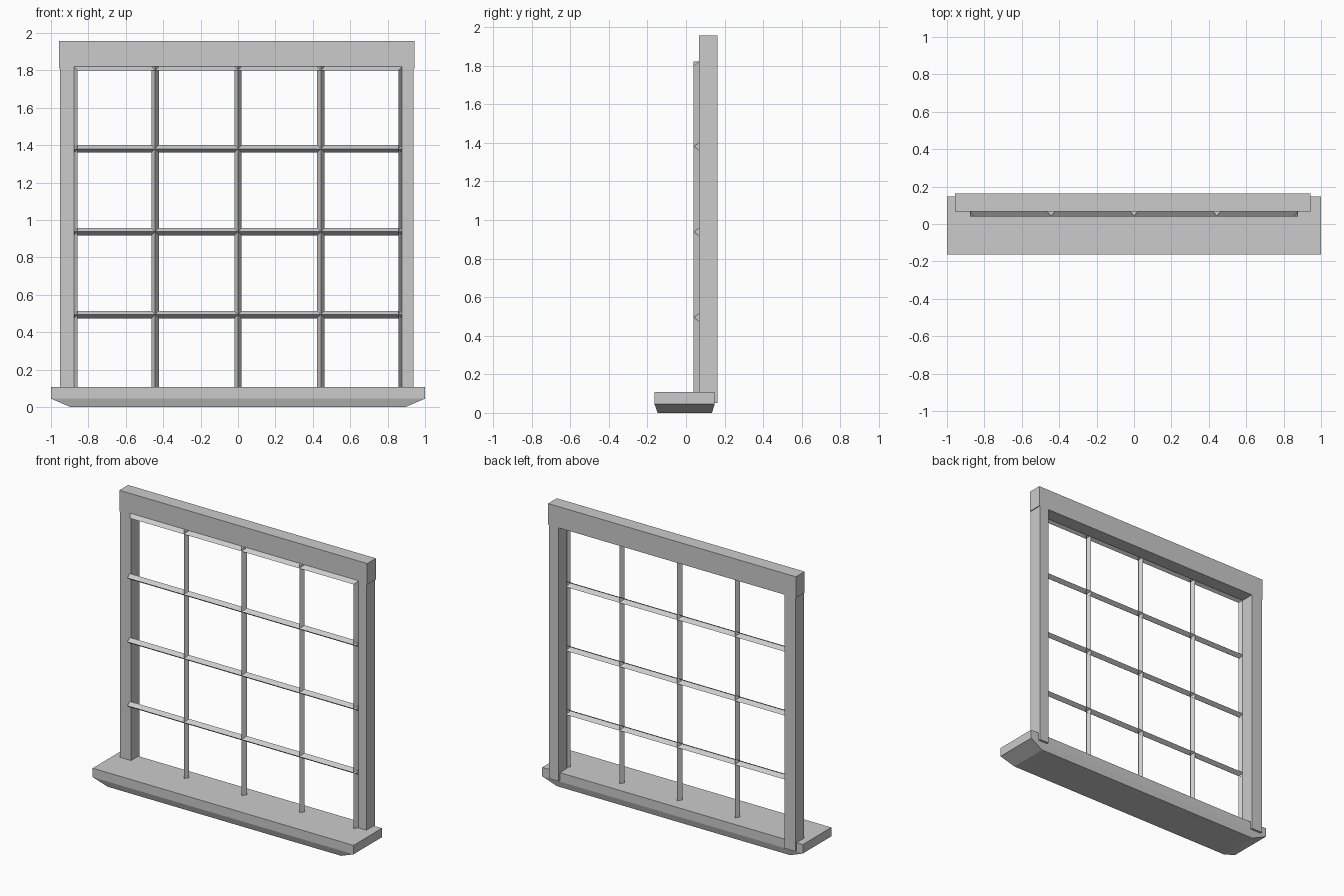
import bpy

if "Cube" in bpy.data.objects:
    bpy.data.objects.remove(bpy.data.objects["Cube"])

# Shared depths: glazing bars run from their front ridge back to the frame face
RIDGE_Y, FACE_Y, BACK_Y = 0.04, 0.068, 0.163
HALF = 0.02          # half width of a glazing bar
EDGE = 0.877         # outer edge of the lattice
LAT_BOTTOM, LAT_TOP = 0.06, 1.82


def make(name, verts, faces):
    me = bpy.data.meshes.new(name)
    me.from_pydata(verts, [], faces)
    ob = bpy.data.objects.new(name, me)
    bpy.context.collection.objects.link(ob)
    return ob


def box(name, x0, x1, y0, y1, z0, z1):
    bpy.ops.mesh.primitive_cube_add(
        size=1, location=((x0 + x1) / 2, (y0 + y1) / 2, (z0 + z1) / 2))
    ob = bpy.context.object
    ob.name = name
    ob.scale = (x1 - x0, y1 - y0, z1 - z0)
    return ob


def rect(x0, x1, y0, y1, z):
    return [(x0, y0, z), (x1, y0, z), (x1, y1, z), (x0, y1, z)]


def bar(name, pos, a, b, vertical):
    """V-section bar, open at the back, with closed ends."""
    profile = [(-HALF, FACE_Y), (0, RIDGE_Y), (HALF, FACE_Y)]
    if vertical:
        verts = [(pos + o, y, t) for t in (a, b) for o, y in profile]
        faces = [(0, 1, 4, 3), (1, 2, 5, 4), (0, 2, 1), (3, 4, 5)]
    else:
        verts = [(t, y, pos + o) for t in (a, b) for o, y in profile]
        faces = [(0, 3, 4, 1), (1, 4, 5, 2), (0, 1, 2), (3, 5, 4)]
    return make(name, verts, faces)


# Sill: slab with an underside tapering inwards
sill = (rect(-0.895, 0.895, -0.147, 0.135, 0)
        + rect(-1, 1, -0.163, 0.148, 0.045)
        + rect(-1, 1, -0.163, 0.148, 0.107))
sides = [(k + i, k + (i + 1) % 4, k + 4 + (i + 1) % 4, k + 4 + i)
         for k in (0, 4) for i in range(4)]
make("sill", sill, [(3, 2, 1, 0), (8, 9, 10, 11)] + sides)

# Side posts and header
box("left_post", -0.952, -0.868, FACE_Y, BACK_Y, 0.052, 1.82)
box("right_post", 0.864, 0.937, FACE_Y, BACK_Y, 0.052, 1.82)
box("header", -0.957, 0.943, FACE_Y, BACK_Y, 1.81, 1.957)

# Glazing bars
for i, x in enumerate((-0.443, 0, 0.443)):
    bar(f"vertical_bar_{i + 1}", x, LAT_BOTTOM, LAT_TOP, True)
for i, z in enumerate((0.495, 0.938, 1.381)):
    bar(f"horizontal_bar_{i + 1}", z, -EDGE, EDGE, False)

# Sloped bead around the edge of the lattice
ring = []
for inset, y in ((0, FACE_Y), (HALF, RIDGE_Y)):
    x, z0, z1 = EDGE - inset, LAT_BOTTOM + inset, LAT_TOP - inset
    ring += [(-x, y, z0), (x, y, z0), (x, y, z1), (-x, y, z1)]
make("edge_bead", ring,
     [(i, (i + 1) % 4, 4 + (i + 1) % 4, 4 + i) for i in range(4)])
